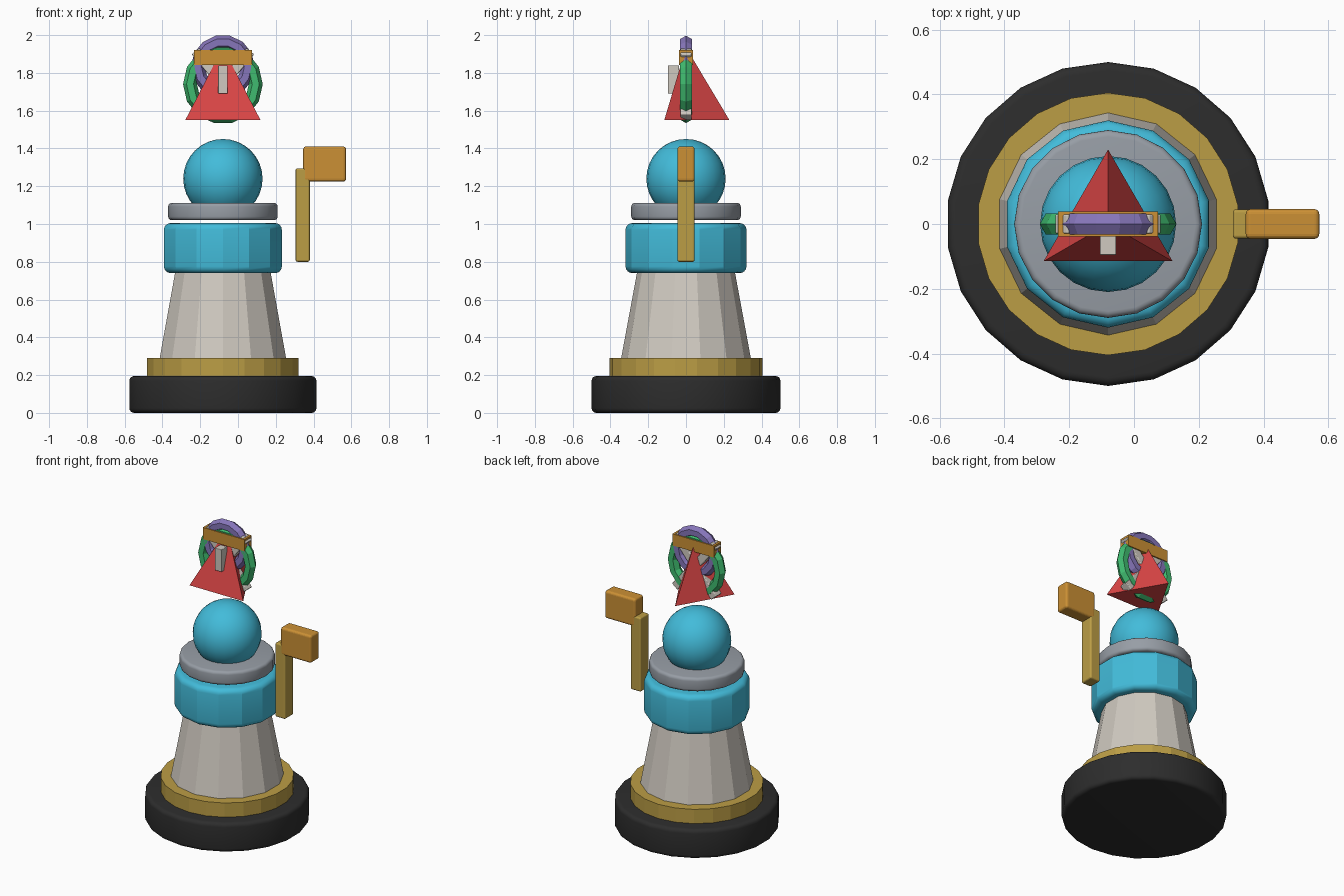
import bpy
from math import radians, atan2, hypot

cube = bpy.data.objects.get("Cube")
if cube:
    bpy.data.objects.remove(cube, do_unlink=True)

AX = -0.08  # x of the main vertical axis


def material(name, rgb):
    m = bpy.data.materials.new(name)
    m.use_nodes = True
    colour = (*rgb, 1)
    m.diffuse_color = colour
    bsdf = next(n for n in m.node_tree.nodes if n.type == 'BSDF_PRINCIPLED')
    bsdf.inputs["Base Color"].default_value = colour
    return m


black = material("black", (0.026, 0.026, 0.026))
gold = material("gold", (0.50, 0.34, 0.06))
ivory = material("ivory", (0.63, 0.59, 0.53))
blue = material("sky_blue", (0.055, 0.50, 0.70))
grey = material("steel_grey", (0.31, 0.34, 0.38))
orange = material("orange", (0.60, 0.28, 0.035))
red = material("red", (0.70, 0.06, 0.06))
green = material("green", (0.05, 0.50, 0.16))
purple = material("purple", (0.24, 0.18, 0.49))


def finish(name, mat, bevel=0, smooth=None):
    """Name, colour, bevel and shade the active object."""
    ob = bpy.context.object
    ob.name = ob.data.name = name
    ob.data.materials.append(mat)
    if bevel:
        mod = ob.modifiers.new("rounded_rims", 'BEVEL')
        mod.width, mod.segments = bevel, 4
        mod.limit_method, mod.angle_limit = 'ANGLE', radians(40)
        bpy.ops.object.modifier_apply(modifier=mod.name)
    if smooth:
        bpy.ops.object.shade_smooth_by_angle(angle=radians(smooth))
    return ob


def drum(name, mat, sides, z0, z1, r0, r1, bevel=0, smooth=None):
    bpy.ops.mesh.primitive_cone_add(vertices=sides, radius1=r0, radius2=r1,
                                    depth=z1 - z0, location=(AX, 0, (z0 + z1) / 2))
    return finish(name, mat, bevel, smooth)


def box(name, mat, lo, hi, bevel=0):
    bpy.ops.mesh.primitive_cube_add(size=1, location=[(a + b) / 2 for a, b in zip(lo, hi)])
    bpy.context.object.scale = [b - a for a, b in zip(lo, hi)]
    bpy.ops.object.transform_apply(location=False, rotation=False, scale=True)
    return finish(name, mat, bevel)


def ring(name, mat, z, major, minor):
    bpy.ops.mesh.primitive_torus_add(major_segments=14, minor_segments=6,
                                     major_radius=major, minor_radius=minor,
                                     location=(AX, 0, z), rotation=(radians(90), 0, 0))
    return finish(name, mat)


# Stacked body
drum("base", black, 22, 0, 0.195, 0.5, 0.5, bevel=0.025, smooth=23)
drum("base_collar", gold, 22, 0.19, 0.29, 0.405, 0.405)
drum("tapered_body", ivory, 14, 0.28, 0.75, 0.345, 0.258)
drum("belt", blue, 14, 0.74, 1.005, 0.32, 0.32, bevel=0.035, smooth=23)
drum("neck_ring", grey, 20, 1.02, 1.112, 0.29, 0.29, bevel=0.02, smooth=23)

# Round head
bpy.ops.mesh.primitive_uv_sphere_add(segments=24, ring_count=16, radius=0.21,
                                     location=(AX, 0, 1.24))
finish("head", blue, smooth=60)

# Side crank
box("crank_arm", gold, (0.305, -0.045, 0.80), (0.38, 0.045, 1.295), bevel=0.01)
box("crank_handle", orange, (0.345, -0.046, 1.225), (0.572, 0.046, 1.41), bevel=0.015)

# Floating emblem: two rings, pyramid, plate and crossed bars
ring("large_ring", green, 1.74, 0.174, 0.037)
ring("small_ring", purple, 1.832, 0.132, 0.037)
drum("pyramid", red, 3, 1.55, 1.935, 0.23, 0)
box("cross_plate", orange, (AX - 0.154, -0.038, 1.842), (AX + 0.154, 0.038, 1.92))
box("front_peg", ivory, (AX - 0.025, -0.096, 1.69), (AX + 0.025, -0.036, 1.84), bevel=0.004)

reach_x, reach_z = 0.145, 0.175
for side, sign in (("left", 1), ("right", -1)):
    half = hypot(reach_x, reach_z)
    bar = box("crossed_bar_" + side, ivory, (AX - 0.026, -0.03, 1.74 - half),
              (AX + 0.026, 0.03, 1.74 + half), bevel=0.006)
    bar.rotation_euler.y = sign * atan2(reach_x, reach_z)
